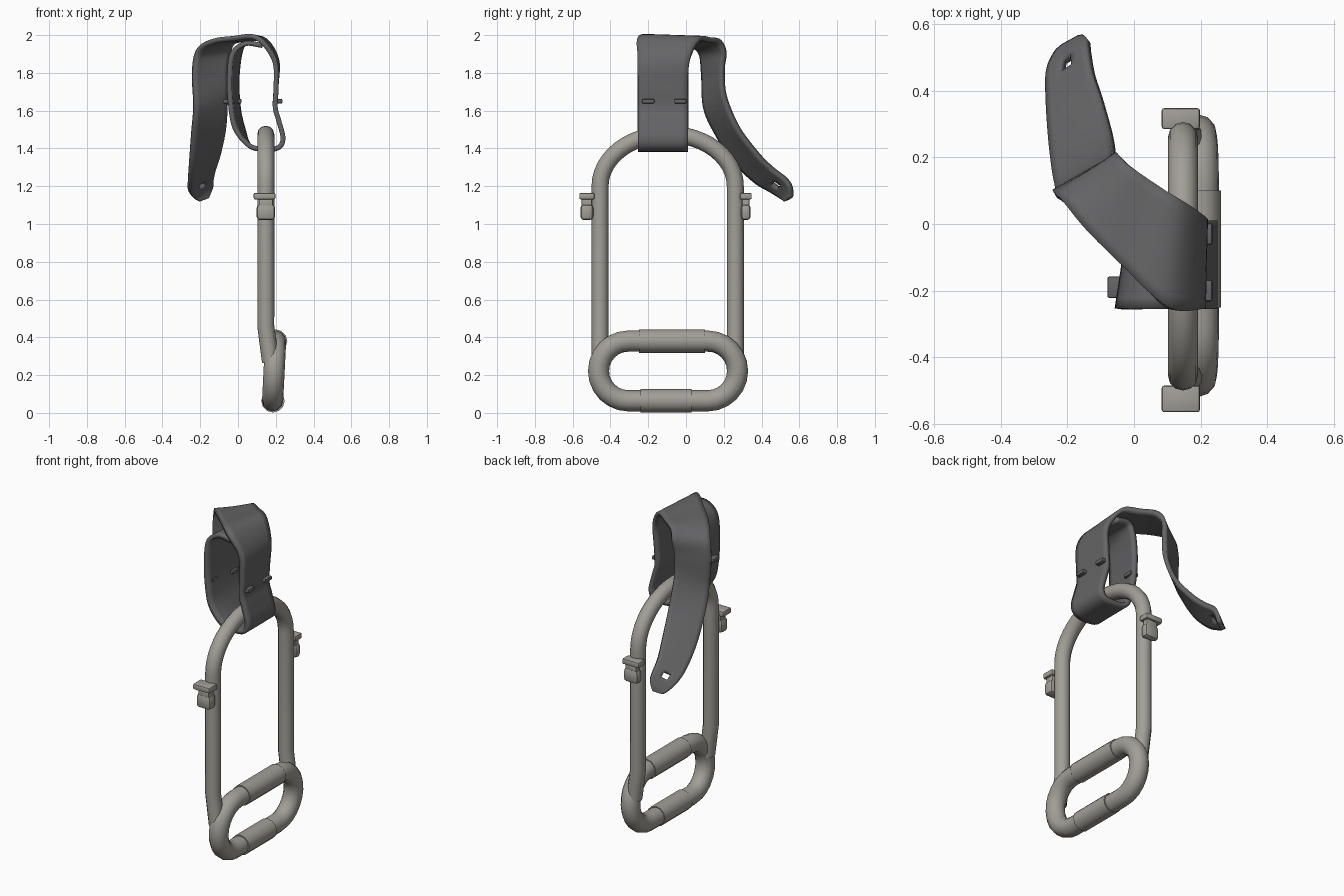
import bpy, bmesh, math
from mathutils import Vector

if "Cube" in bpy.data.objects:
    bpy.data.objects.remove(bpy.data.objects["Cube"])


def material(name, rgb):
    m = bpy.data.materials.new(name)
    m.diffuse_color = (*rgb, 1)
    m.use_nodes = True
    m.node_tree.nodes["Principled BSDF"].inputs["Base Color"].default_value = m.diffuse_color
    return m


METAL = material("warm grey metal", (0.36, 0.345, 0.31))
STRAP = material("dark grey strap", (0.13, 0.13, 0.135))


def finish(ob, mat, angle=40):
    ob.data.materials.clear()
    ob.data.materials.append(mat)
    bpy.ops.object.select_all(action='DESELECT')
    ob.select_set(True)
    bpy.context.view_layer.objects.active = ob
    bpy.ops.object.shade_smooth_by_angle(angle=math.radians(angle))
    return ob


def tube(name, pts, radius, cyclic=False):
    cu = bpy.data.curves.new(name, 'CURVE')
    cu.dimensions = '3D'
    cu.bevel_depth = radius
    cu.bevel_resolution = 4
    cu.use_fill_caps = True
    sp = cu.splines.new('POLY')
    sp.points.add(len(pts) - 1)
    for p, co in zip(sp.points, pts):
        p.co = (*co, 1)
    sp.use_cyclic_u = cyclic
    ob = bpy.data.objects.new(name, cu)
    bpy.context.collection.objects.link(ob)
    bpy.ops.object.select_all(action='DESELECT')
    ob.select_set(True)
    bpy.context.view_layer.objects.active = ob
    bpy.ops.object.convert(target='MESH')
    return finish(bpy.context.object, METAL)


def block(name, lo, hi, mat, bevel):
    bm = bmesh.new()
    bmesh.ops.create_cube(bm, size=1)
    for v in bm.verts:
        v.co = [(l + h) / 2 + c * (h - l) for l, h, c in zip(lo, hi, v.co)]
    bmesh.ops.bevel(bm, geom=bm.edges[:], offset=bevel, segments=2,
                    profile=0.5, affect='EDGES')
    me = bpy.data.meshes.new(name)
    bm.to_mesh(me)
    bm.free()
    ob = bpy.data.objects.new(name, me)
    bpy.context.collection.objects.link(ob)
    return finish(ob, mat)


# Arched frame: two legs joined by a half ellipse
YC, HW = -0.097, 0.358
arch = [(0.147, YC - HW * math.cos(a), 1.2 + 0.275 * math.sin(a))
        for a in (math.pi * i / 24 for i in range(25))]
foot = [(0.172, 0.27), (0.16, 0.36), (0.147, 0.46)]
frame_path = ([(x, YC - HW, z) for x, z in foot] + arch
              + [(x, YC + HW, z) for x, z in reversed(foot)])
tube("arched_frame", frame_path, 0.045)

# Lower handle ring: stadium outline
R, ZC = 0.158, 0.222
ring = []
for cy, start in ((0.115, -math.pi / 2), (-0.305, math.pi / 2)):
    for i in range(13):
        a = start + math.pi * i / 12
        z = ZC + R * math.sin(a)
        ring.append((0.183 + 0.05 * (z - 0.06), cy + R * math.cos(a), z))
tube("handle_ring", ring, 0.056, True)

# Grip sleeves on the ring bars
for name, x, z, y0, y1 in (("upper_sleeve", 0.199, ZC + R, -0.25, 0.1),
                           ("lower_sleeve", 0.185, ZC + R * -1, -0.24, 0.03)):
    tube(name, [(x, y0, z), (x, y1, z)], 0.062)

# Side clips on both legs
for side, y0, y1 in (("front", -0.565, -0.485), ("back", 0.285, 0.348)):
    block(side + "_clip_plate", (0.083, y0, 1.13), (0.198, y1, 1.165), METAL, 0.008)
    block(side + "_clip_neck", (0.11, y0 + 0.012, 1.08), (0.185, y1 - 0.012, 1.14), METAL, 0.008)
    block(side + "_clip_body", (0.098, y0 + 0.006, 1.02), (0.197, y1 - 0.006, 1.105), METAL, 0.02)

# Strap: a closed loop around the arch, running on into a hanging tail
loop = [(0.13, 1.945), (0.04, 1.955), (-0.03, 1.9), (-0.045, 1.76),
        (-0.037, 1.61), (-0.012, 1.5), (0.06, 1.415), (0.14, 1.395),
        (0.215, 1.405), (0.238, 1.455), (0.215, 1.55), (0.197, 1.62),
        (0.202, 1.73)]
edge_a, edge_b = [], []
for i, (x, z) in enumerate(loop):
    skew = 0.04 if 1 < i < 6 else 0
    edge_a.append((x, -0.255, z))
    edge_b.append((x + skew, 0.01, z))
edge_a += [(0.192, -0.255, 1.87), (0.10, -0.25, 1.985), (-0.03, -0.13, 1.982),
           (-0.14, -0.02, 1.965), (-0.215, 0.07, 1.915), (-0.238, 0.09, 1.8),
           (-0.23, 0.10, 1.62), (-0.24, 0.155, 1.49), (-0.25, 0.25, 1.34),
           (-0.257, 0.36, 1.23), (-0.257, 0.45, 1.175), (-0.235, 0.505, 1.14),
           (-0.21, 0.53, 1.122)]
edge_b += [(0.205, 0.02, 1.87), (0.14, 0.07, 1.975), (0.05, 0.13, 1.975),
           (-0.02, 0.18, 1.965), (-0.045, 0.205, 1.91), (-0.057, 0.195, 1.82),
           (-0.06, 0.205, 1.68), (-0.07, 0.275, 1.51), (-0.10, 0.38, 1.37),
           (-0.125, 0.455, 1.295), (-0.137, 0.525, 1.24), (-0.14, 0.555, 1.195),
           (-0.16, 0.557, 1.14)]
SUB, COLS = 6, 8


def spline(points):
    p = [Vector(q) for q in points]
    p = [2 * p[0] - p[1]] + p + [2 * p[-1] - p[-2]]
    out = []
    for a, b, c, d in zip(p, p[1:], p[2:], p[3:]):
        for k in range(SUB):
            t = k / SUB
            out.append(0.5 * (2 * b + (c - a) * t + (2 * a - 5 * b + 4 * c - d) * t ** 2
                              + (3 * b - a - 3 * c + d) * t ** 3))
    return out + [p[-2]]


bm = bmesh.new()
rows = [[bm.verts.new(a.lerp(b, j / COLS)) for j in range(COLS + 1)]
        for a, b in zip(spline(edge_a), spline(edge_b))]
hole_row = len(rows) - 1 - 2 * SUB
for i, (r, s) in enumerate(zip(rows, rows[1:])):
    for j in range(COLS):
        # leave out a small eyelet near the tail end
        if not (hole_row - 2 <= i <= hole_row and j in (3, 4)):
            bm.faces.new((r[j], r[j + 1], s[j + 1], s[j]))
me = bpy.data.meshes.new("strap")
bm.to_mesh(me)
bm.free()
strap = bpy.data.objects.new("strap", me)
bpy.context.collection.objects.link(strap)
finish(strap, STRAP, 50)
mod = strap.modifiers.new("thickness", 'SOLIDIFY')
mod.thickness = 0.026
mod.offset = 0

# Small pins through the loop
for i, (x0, x1, y) in enumerate(((0.185, 0.235, -0.2), (0.185, 0.235, -0.03),
                                 (-0.08, -0.015, -0.19), (-0.04, 0.018, -0.04))):
    block("strap_pin_%d" % (i + 1), (x0, y - 0.032, 1.638), (x1, y + 0.032, 1.662), STRAP, 0.006)
